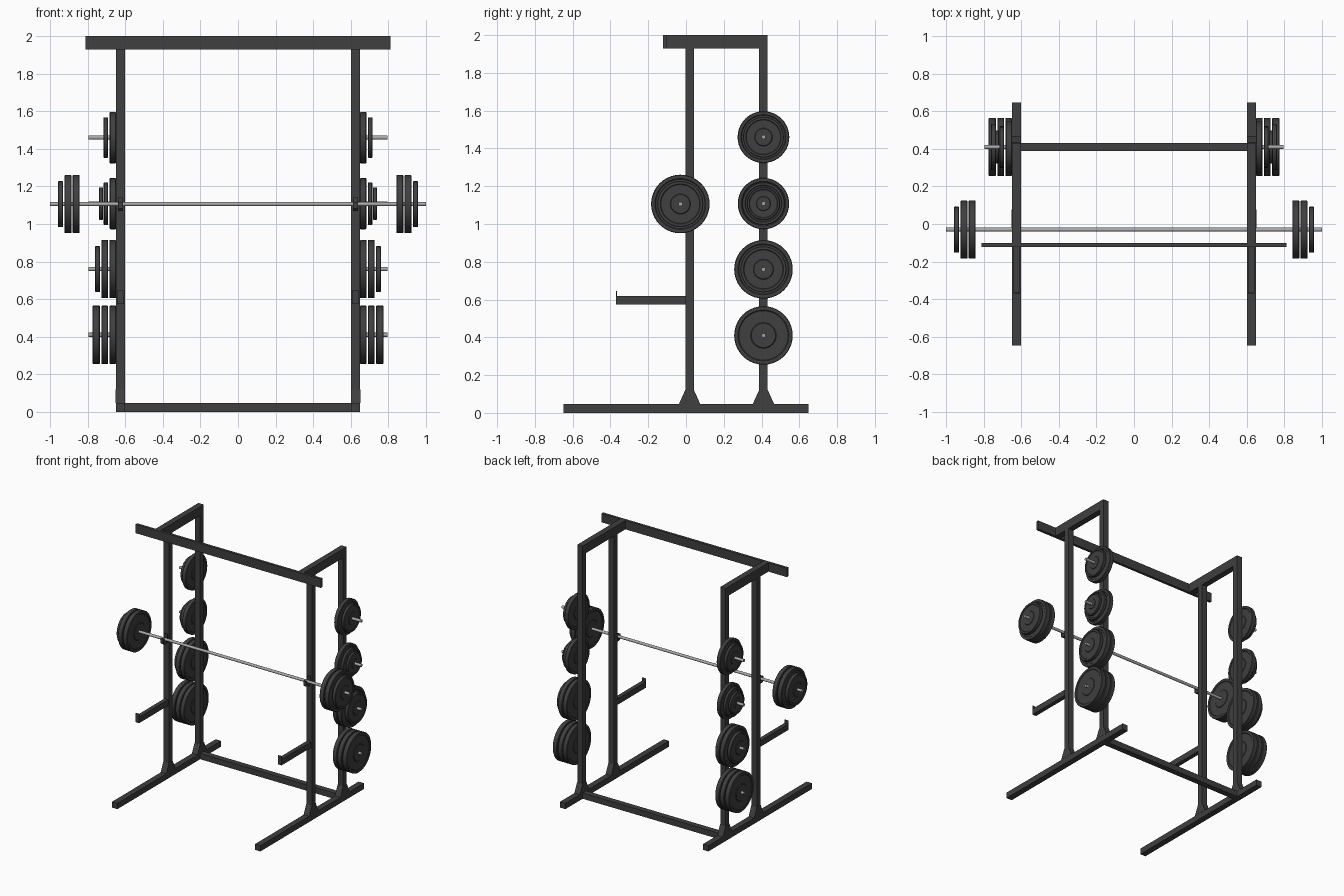
import bpy, bmesh
from math import pi

if "Cube" in bpy.data.objects:
    bpy.data.objects.remove(bpy.data.objects["Cube"])


def material(name, value):
    m = bpy.data.materials.new(name)
    m.diffuse_color = (value, value, value, 1)
    m.use_nodes = True
    m.node_tree.nodes["Principled BSDF"].inputs["Base Color"].default_value = m.diffuse_color
    return m


DARK = material("dark_iron", 0.05)
STEEL = material("bright_steel", 0.4)


def finish(name, bm, mat=DARK, mirror=False, smooth=False):
    bmesh.ops.recalc_face_normals(bm, faces=bm.faces)
    me = bpy.data.meshes.new(name)
    bm.to_mesh(me)
    bm.free()
    ob = bpy.data.objects.new(name, me)
    bpy.context.collection.objects.link(ob)
    me.materials.append(mat)
    if mirror:
        ob.modifiers.new("mirror", 'MIRROR').use_mirror_merge = False
    if smooth:
        bpy.ops.object.select_all(action='DESELECT')
        ob.select_set(True)
        bpy.context.view_layer.objects.active = ob
        bpy.ops.object.shade_smooth_by_angle(angle=pi / 6)
    return ob


def prism(name, outline, x0, x1, mirror=True):
    """Extrude a (y, z) outline along x."""
    bm = bmesh.new()
    face = bm.faces.new([bm.verts.new((x0, y, z)) for y, z in outline])
    ext = bmesh.ops.extrude_face_region(bm, geom=[face])
    verts = [v for v in ext["geom"] if isinstance(v, bmesh.types.BMVert)]
    bmesh.ops.translate(bm, vec=(x1 - x0, 0, 0), verts=verts)
    return finish(name, bm, mirror=mirror)


def box(name, x0, x1, y0, y1, z0, z1, mirror=True):
    return prism(name, [(y0, z0), (y1, z0), (y1, z1), (y0, z1)], x0, x1, mirror)


def lathe(name, profile, y, z, steps, mat=DARK, mirror=True):
    """Spin an (x, radius) profile around an axis parallel to x."""
    bm = bmesh.new()
    vs = [bm.verts.new((x, y + r, z)) for x, r in profile]
    edges = [bm.edges.new(p) for p in zip(vs, vs[1:])]
    bmesh.ops.spin(bm, geom=vs + edges, cent=(0, y, z), axis=(1, 0, 0),
                   angle=2 * pi, steps=steps)
    bmesh.ops.remove_doubles(bm, verts=bm.verts, dist=1e-5)
    return finish(name, bm, mat, mirror, True)


def rod(name, x0, x1, y, z, mirror):
    lathe(name, [(x0, 0), (x0, 0.011), (x1, 0.011), (x1, 0)], y, z, 16, STEEL, mirror)


def plate(name, x0, x1, r, y, z):
    """Weight plate with a rim, a shallow dish and a hub on both faces."""
    d, b = 0.004, 0.003
    side = [(0, 0), (0, 0.41 * r), (d, 0.44 * r), (d, 0.84 * r),
            (0, 0.87 * r), (0, r - b), (b, r)]
    prof = [(x0 + t, q) for t, q in side] + [(x1 - t, q) for t, q in reversed(side)]
    lathe(name, prof, y, z, 40)


XI, XO = 0.603, 0.65        # inner and outer faces of the side frames
FRONT, REAR, H = 0.019, 0.41, 0.0225

# Side frames: feet, uprights, gussets, top rails
box("foot_rail", XI, XO, -0.648, 0.648, 0, 0.046)
for tag, y, top in (("front", FRONT, 1.93), ("rear", REAR, 1.93)):
    box(tag + "_upright", XI, XO, y - H, y + H, 0.046, top)
    prism(tag + "_gusset", [(y - 0.057, 0.046), (y + 0.057, 0.046),
                            (y + H + 0.001, 0.12), (y - H - 0.001, 0.12)],
          XI - 0.001, XO + 0.001)
box("top_rail", XI, XO, -0.102, REAR + H, 1.93, 2.0)

# Cross members
box("rear_base_crossbar", -XI, XI, REAR - H, REAR + H, 0, 0.046, mirror=False)
box("front_top_crossbar", -0.812, 0.812, -0.123, -0.102, 1.93, 2.0, mirror=False)

# Spotter arms with thin end lips
box("spotter_arm", 0.608, 0.641, -0.365, FRONT - H, 0.573, 0.62)
box("spotter_arm_lip", 0.608, 0.641, -0.370, -0.365, 0.573, 0.645)

# Bar hooks
prism("bar_hook", [(-0.003, 1.07), (-0.045, 1.07), (-0.057, 1.082), (-0.057, 1.118),
                   (-0.047, 1.118), (-0.047, 1.094), (-0.013, 1.094),
                   (-0.013, 1.14), (-0.003, 1.14)], 0.613, 0.638)

# Loaded barbell
BY, BZ = -0.03, 1.106
rod("barbell_bar", -1.0, 1.0, BY, BZ, False)
for i, (a, b, r) in enumerate([(0.843, 0.880, 0.155), (0.887, 0.924, 0.155),
                               (0.931, 0.959, 0.122)]):
    plate(f"barbell_plate_{i + 1}", a, b, r, BY, BZ)

# Storage pegs with stacked plates
stacks = {
    0.41: [(0.65, 0.685, 0.155), (0.691, 0.728, 0.155), (0.736, 0.774, 0.155)],
    0.76: [(0.65, 0.685, 0.155), (0.691, 0.728, 0.155), (0.734, 0.761, 0.122)],
    1.108: [(0.65, 0.683, 0.136), (0.691, 0.715, 0.113), (0.719, 0.740, 0.087)],
    1.46: [(0.65, 0.683, 0.137), (0.692, 0.717, 0.108)],
}
for n, (z, discs) in enumerate(stacks.items()):
    rod(f"storage_peg_{n + 1}", 0.64, 0.797, REAR, z, True)
    for i, (a, b, r) in enumerate(discs):
        plate(f"stored_plate_{n + 1}_{i + 1}", a, b, r, REAR, z)
